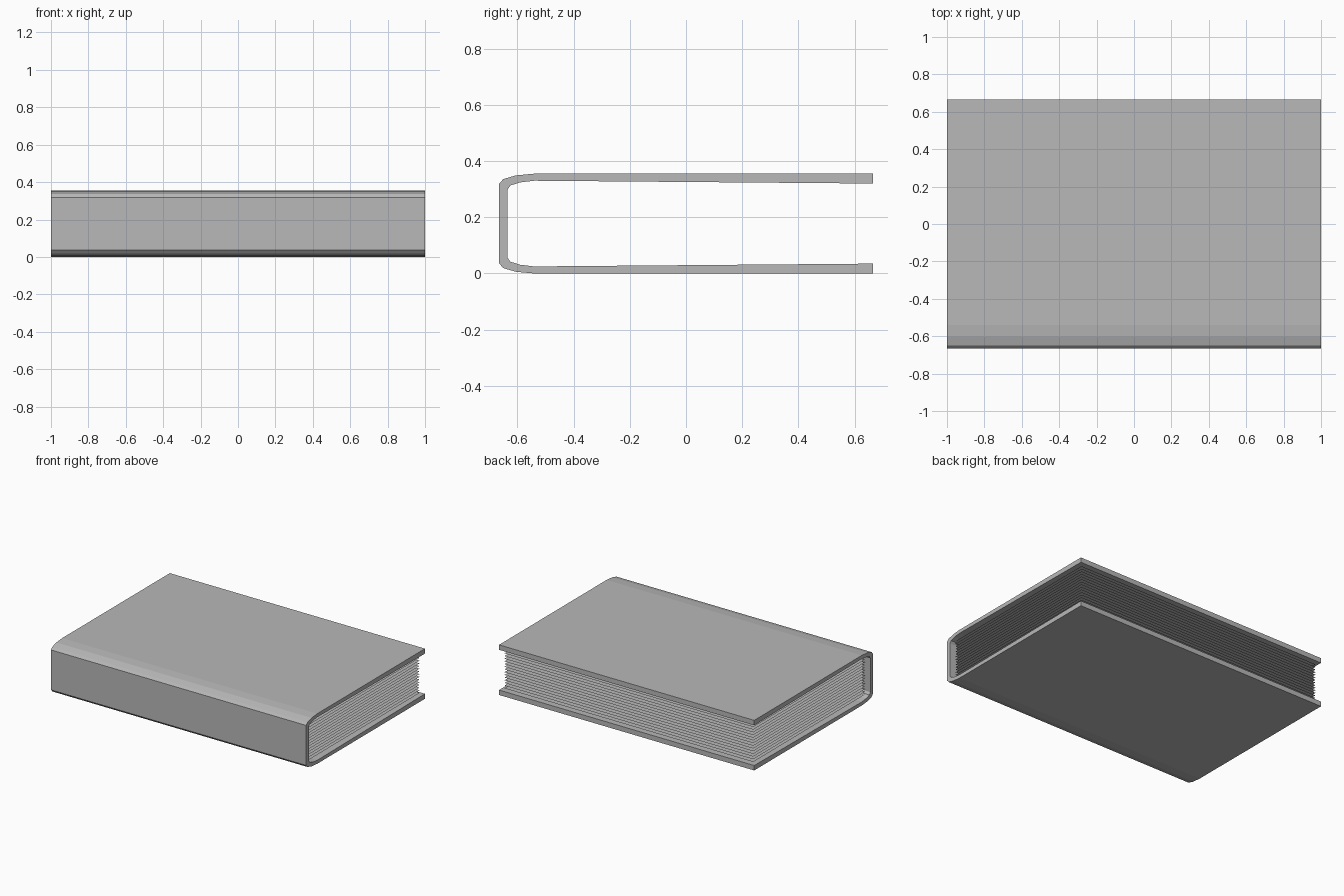
import bpy, bmesh

if "Cube" in bpy.data.objects:
    bpy.data.objects.remove(bpy.data.objects["Cube"])

H = 0.355      # overall thickness
Y = 0.665      # half depth
grey = bpy.data.materials.new("plain grey")
grey.diffuse_color = (0.48, 0.48, 0.48, 1)
grey.use_nodes = True
grey.node_tree.nodes["Principled BSDF"].inputs["Base Color"].default_value = grey.diffuse_color


def finish(name, bm):
    bmesh.ops.recalc_face_normals(bm, faces=bm.faces)
    me = bpy.data.meshes.new(name)
    bm.to_mesh(me)
    bm.free()
    me.materials.append(grey)
    ob = bpy.data.objects.new(name, me)
    bpy.context.collection.objects.link(ob)
    return ob


# Cover: lower half of the U profile (y, z), mirrored to the upper half
outer = [(Y, 0), (-0.54, 0), (-0.605, 0.006), (-0.65, 0.019), (-Y, 0.036)]
inner = [(Y, 0.035), (-0.54, 0.025), (-0.59, 0.031), (-0.625, 0.042), (-0.636, 0.058)]
outer += [(y, H - z) for y, z in reversed(outer)]
inner += [(y, H - z) for y, z in reversed(inner)]

bm = bmesh.new()
rings = []
for y_o, y_i in zip(outer, inner):
    rings.append([bm.verts.new((x, p[0], p[1]))
                  for x, p in ((-1, y_o), (1, y_o), (1, y_i), (-1, y_i))])
for a, b in zip(rings, rings[1:]):
    for i in range(4):
        j = (i + 1) % 4
        bm.faces.new((a[i], a[j], b[j], b[i]))
bm.faces.new(rings[0])
bm.faces.new(rings[-1])
finish("cover", bm)

# Pages: stack of thin sheets inset from the cover edges
COUNT, Z0 = 15, 0.044
bm = bmesh.new()
for k in range(COUNT):
    z = Z0 + (H - 2 * Z0) * k / (COUNT - 1)
    bm.faces.new([bm.verts.new((x, y, z)) for x, y in
                  ((-0.975, -0.61), (0.975, -0.61), (0.975, 0.64), (-0.975, 0.64))])
finish("pages", bm)
